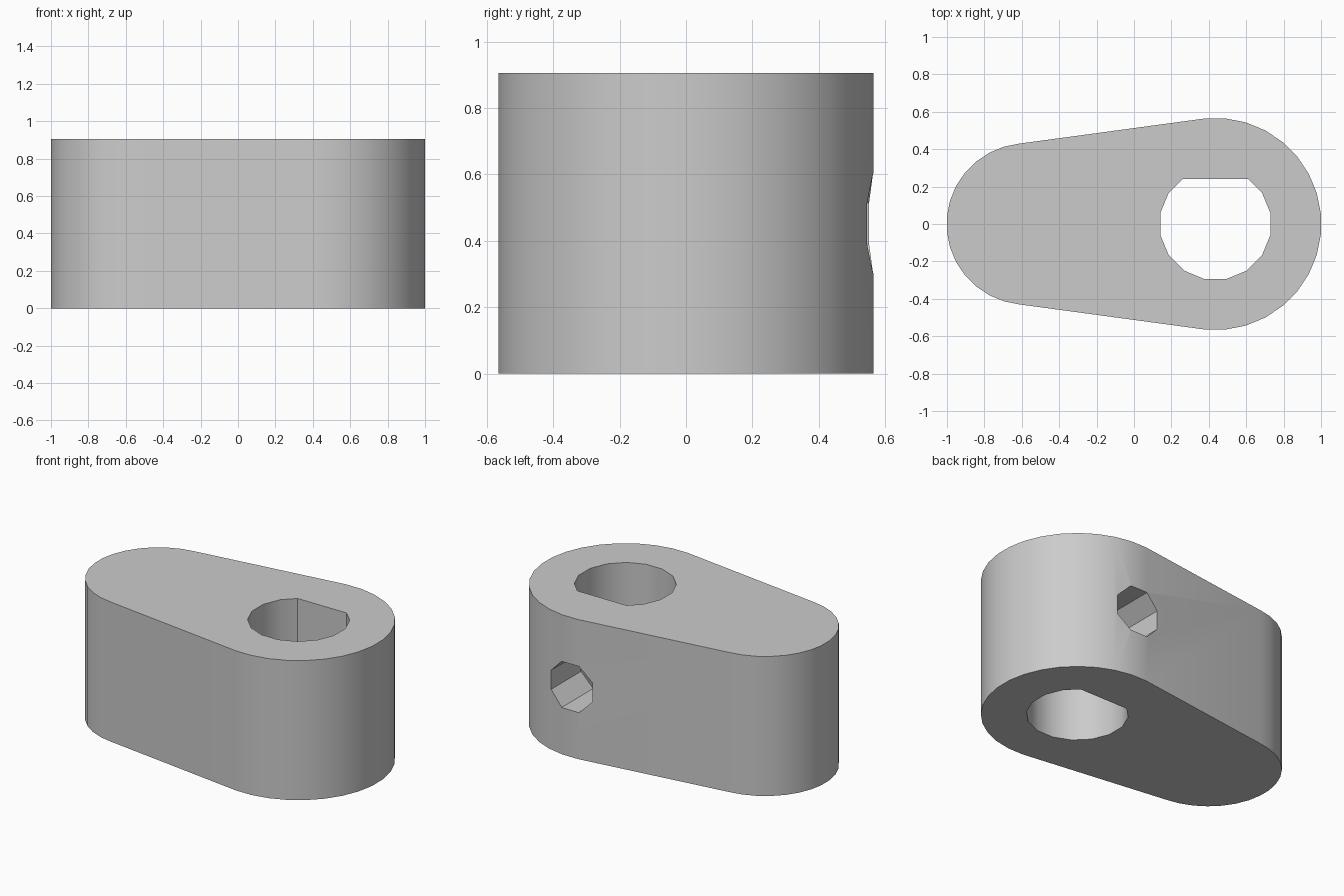
import bpy
import bmesh
import math

cube = bpy.data.objects.get("Cube")
if cube:
    bpy.data.objects.remove(cube, do_unlink=True)

HEIGHT = 0.905
BORE_X = 0.435
FLAT_Y = 0.24


def circle(cx, radius, count):
    """Points of a regular polygon with flats facing the axes."""
    return [(cx + radius * math.cos((i + 0.5) * math.tau / count),
             radius * math.sin((i + 0.5) * math.tau / count)) for i in range(count)]


def hull(points):
    """Outline wrapped tightly around the points, counter-clockwise."""
    def chain(pts):
        out = []
        for p in pts:
            while len(out) > 1 and ((out[-1][0] - out[-2][0]) * (p[1] - out[-2][1])
                                    <= (out[-1][1] - out[-2][1]) * (p[0] - out[-2][0])):
                out.pop()
            out.append(p)
        return out[:-1]
    pts = sorted(points)
    return chain(pts) + chain(pts[::-1])


def prism(name, outline, start, depth):
    """Extrude an outline up from the given height."""
    bm = bmesh.new()
    face = bm.faces.new([bm.verts.new((x, y, start)) for x, y in outline])
    top = bmesh.ops.extrude_face_region(bm, geom=[face])["geom"]
    bmesh.ops.translate(bm, vec=(0, 0, depth),
                        verts=[v for v in top if isinstance(v, bmesh.types.BMVert)])
    bmesh.ops.recalc_face_normals(bm, faces=bm.faces)
    mesh = bpy.data.meshes.new(name)
    bm.to_mesh(mesh)
    bm.free()
    obj = bpy.data.objects.new(name, mesh)
    bpy.context.collection.objects.link(obj)
    return obj


# Tapered arm: a large and a small round end joined by tangent sides
arm = prism("lever_body", hull(circle(BORE_X, 0.567, 32) + circle(-0.57, 0.432, 32)), 0, HEIGHT)

# D-shaped shaft bore: a round hole clipped by a flat on the back side
bore_outline = []
ring = circle(BORE_X, 0.3, 16)
for a, b in zip(ring, ring[1:] + ring[:1]):
    if a[1] <= FLAT_Y:
        bore_outline.append(a)
    if (a[1] - FLAT_Y) * (b[1] - FLAT_Y) < 0:
        t = (FLAT_Y - a[1]) / (b[1] - a[1])
        bore_outline.append((a[0] + t * (b[0] - a[0]), FLAT_Y))
bore = prism("bore_cutter", bore_outline, -0.1, HEIGHT + 0.2)

# Set screw hole from the back into the bore
screw = prism("screw_hole_cutter", circle(0, 0.162, 8), 0, 0.8)
screw.rotation_euler.x = -math.pi / 2
screw.location = (BORE_X, 0, HEIGHT / 2)

for cutter in (bore, screw):
    cut = arm.modifiers.new(cutter.name, "BOOLEAN")
    cut.operation = "DIFFERENCE"
    cut.solver = "EXACT"
    cut.object = cutter
    cutter.hide_render = True

bpy.ops.object.select_all(action="DESELECT")
arm.select_set(True)
bpy.context.view_layer.objects.active = arm
for cutter in (bore, screw):
    bpy.ops.object.modifier_apply(modifier=cutter.name)
    bpy.data.objects.remove(cutter, do_unlink=True)

# Single grey material
grey = bpy.data.materials.new("plain_grey")
grey.use_nodes = True
color = (0.6, 0.6, 0.6, 1)
grey.diffuse_color = color
grey.node_tree.nodes["Principled BSDF"].inputs["Base Color"].default_value = color
arm.data.materials.clear()
arm.data.materials.append(grey)
bpy.ops.object.shade_smooth_by_angle(angle=math.radians(30))
